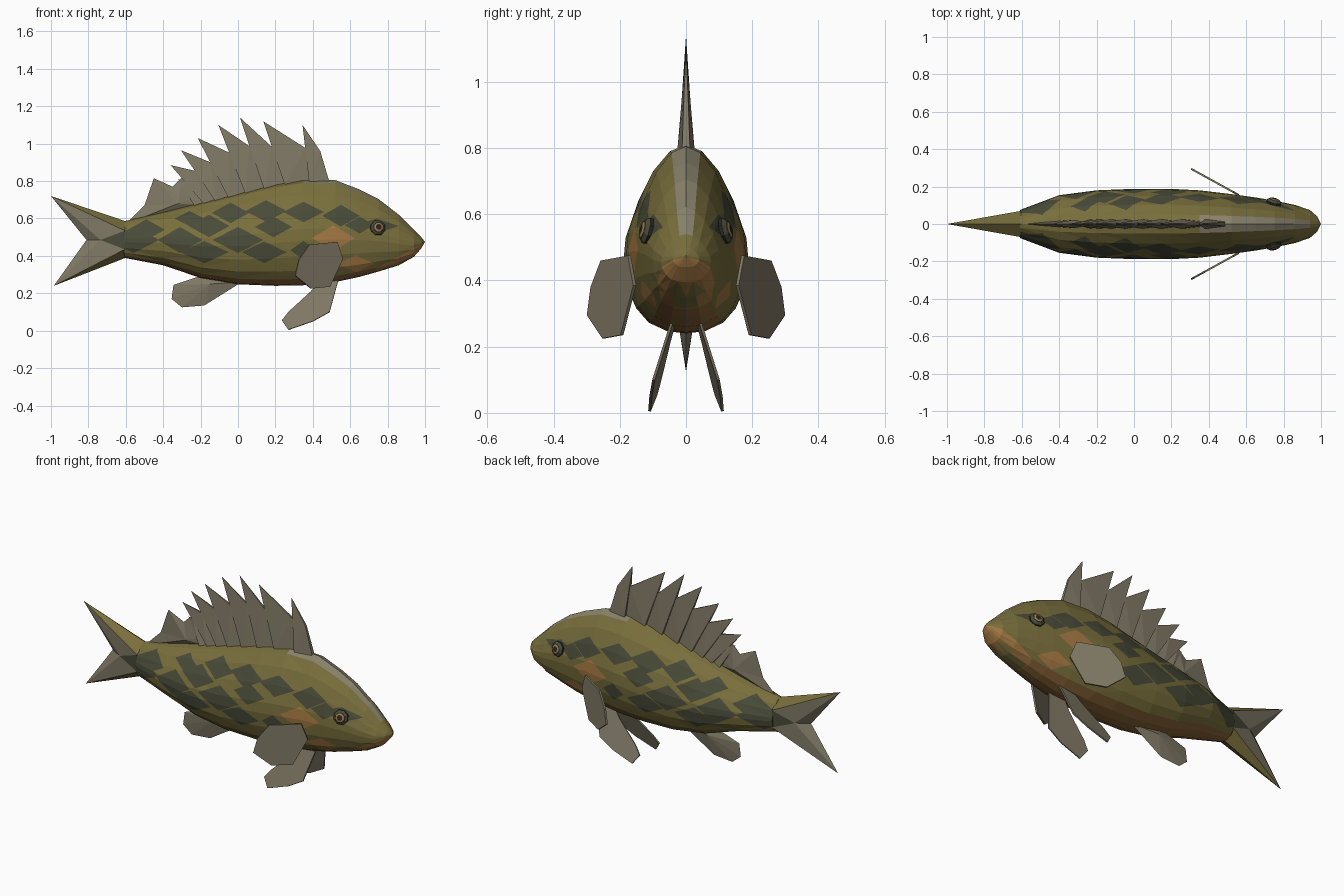
import bpy, bmesh, math
from mathutils import Vector

if "Cube" in bpy.data.objects:
    bpy.data.objects.remove(bpy.data.objects["Cube"])

COLORS = {
    "olive": (0.19, 0.157, 0.045), "dark_green": (0.066, 0.070, 0.040),
    "fin_grey": (0.215, 0.190, 0.130), "orange": (0.37, 0.19, 0.055),
    "belly_brown": (0.27, 0.135, 0.042), "brow_grey": (0.25, 0.225, 0.15),
    "eye_black": (0.02, 0.02, 0.018),
}
MATS = []
for n, c in COLORS.items():
    m = bpy.data.materials.new(n)
    m.diffuse_color = (*c, 1)
    m.use_nodes = True
    m.node_tree.nodes["Principled BSDF"].inputs["Base Color"].default_value = m.diffuse_color
    MATS.append(m)
OLIVE, DARK, FIN, ORANGE, BELLY, BROW, BLACK = range(7)


def finish(bm, name, mirror=False, thick=0):
    bmesh.ops.recalc_face_normals(bm, faces=bm.faces)
    me = bpy.data.meshes.new(name)
    bm.to_mesh(me)
    bm.free()
    for m in MATS:
        me.materials.append(m)
    ob = bpy.data.objects.new(name, me)
    bpy.context.collection.objects.link(ob)
    if thick:
        s = ob.modifiers.new("thickness", 'SOLIDIFY')
        s.thickness, s.offset = thick, 0
    if mirror:
        ob.modifiers.new("mirror", 'MIRROR').use_axis = (False, True, False)
    return ob


# Body rings: x, top, bottom, half width
RINGS = [(-.61, .585, .39, .075), (-.40, .635, .35, .154), (-.2, .685, .282, .180),
         (0, .735, .248, .188), (.2, .785, .24, .188), (.35, .81, .243, .180),
         (.52, .805, .26, .160), (.65, .755, .288, .142), (.75, .705, .316, .125),
         (.86, .62, .35, .102), (.94, .54, .395, .075), (.98, .50, .44, .04)]
# Half section: width fraction, height fraction (top to bottom)
SECTION = [(0, 1), (.27, .965), (.55, .86), (.8, .7), (.97, .53), (1, .42),
           (.95, .27), (.8, .14), (.6, .06), (.3, .012), (0, 0)]


def top_z(x):
    for a, b in zip(RINGS, RINGS[1:]):
        if a[0] <= x <= b[0]:
            return a[1] + (b[1] - a[1]) * (x - a[0]) / (b[0] - a[0])
    return RINGS[0][1]


def body_color(x, k):
    if k == 0 and .35 < x < .92:
        return BROW
    return BELLY if k >= 8 else OLIVE


def paint(bm, pts, mat):
    """Cut a convex counter-clockwise x,z outline into both flanks and colour it."""
    xs, zs = [p[0] for p in pts], [p[1] for p in pts]
    sides = [(Vector((a[0], 0, a[1])), Vector((b[1] - a[1], 0, a[0] - b[0])))
             for a, b in zip(pts, pts[1:] + pts[:1])]
    for co, no in sides:
        near = [f for f in bm.faces
                if max(v.co.x for v in f.verts) > min(xs) and min(v.co.x for v in f.verts) < max(xs)
                and max(v.co.z for v in f.verts) > min(zs) and min(v.co.z for v in f.verts) < max(zs)]
        geom = near + list({e for f in near for e in f.edges}) + list({v for f in near for v in f.verts})
        bmesh.ops.bisect_plane(bm, geom=geom, dist=1e-5, plane_co=co, plane_no=no)
    for f in bm.faces:
        c = f.calc_center_median()
        if all((c - co).dot(no) < 0 for co, no in sides):
            f.material_index = mat


def diamond(bm, x, z, w, h, mat):
    paint(bm, [(x - w, z), (x, z - h), (x + w, z), (x, z + h)], mat)


# Body loft with coloured belly and brow
bm = bmesh.new()
loops = []
for x, t, b, w in RINGS:
    half = [(w * s, b + (t - b) * u) for s, u in SECTION]
    loop = half + [(-y, z) for y, z in reversed(half[1:-1])]
    loops.append([bm.verts.new((x, y, z)) for y, z in loop])
n = len(loops[0])
for a, b in zip(loops, loops[1:]):
    xm = (a[0].co.x + b[0].co.x) / 2
    for i in range(n):
        j = (i + 1) % n
        f = bm.faces.new((a[i], a[j], b[j], b[i]))
        f.material_index = body_color(xm, min(i, n - 1 - i))
bm.faces.new(loops[0])
nose = bm.verts.new((1, 0, .475))
for i in range(n):
    bm.faces.new((loops[-1][i], loops[-1][(i + 1) % n], nose))
bmesh.ops.triangulate(bm, faces=bm.faces)

# Jaw, with an olive chin patch
paint(bm, [(.74, .25), (1.02, .25), (1.02, .482), (.74, .335)], ORANGE)
for f in bm.faces:
    c = f.calc_center_median()
    if .75 < c.x < .90 and abs(c.y) < .045 and c.z < .42:
        f.material_index = OLIVE
# Diamond flank markings
for x, z, w, h in [(-.26, .60, .08, .04), (-.04, .63, .10, .055), (.15, .64, .11, .058),
                   (.35, .635, .11, .055), (.55, .615, .10, .058), (-.49, .54, .10, .055),
                   (-.155, .56, .11, .06), (.19, .555, .10, .055), (.65, .565, .08, .045),
                   (-.31, .485, .12, .07), (0, .485, .135, .07), (-.18, .42, .13, .06),
                   (.14, .42, .12, .058), (.35, .43, .07, .05), (-.56, .485, .14, .07)]:
    diamond(bm, x, z, w, h, DARK)
# Cheek patches and eye mask
diamond(bm, .51, .495, .115, .068, ORANGE)
diamond(bm, .63, .358, .10, .045, ORANGE)
paint(bm, [(.66, .575), (.74, .52), (.86, .56), (.74, .60)], DARK)
finish(bm, "body")

# Forked tail
bm = bmesh.new()
V = lambda x, y, z: bm.verts.new((x, y, z))
top, low = V(-.60, 0, .585), V(-.60, 0, .39)
up, dn, notch = V(-1, 0, .72), V(-.985, 0, .24), V(-.81, 0, .485)
for s in (1, -1):
    b, b2, c = V(-.605, s * .07, .535), V(-.605, s * .07, .435), V(-.735, s * .045, .485)
    for face, mat in (((top, up, b), OLIVE), ((b, up, c), FIN), ((c, up, notch), FIN),
                      ((b, c, b2), DARK), ((c, notch, dn), FIN), ((b2, c, dn), FIN),
                      ((low, b2, dn), OLIVE)):
        bm.faces.new(face).material_index = mat
finish(bm, "tail_fin")

# Spiny dorsal fin made of overlapping wedge teeth
bm = bmesh.new()
bases = [.49, .38, .25, .14, .04, -.05, -.12, -.18, -.23]
tips = [(.44, .96), (.345, 1.10), (.135, 1.12), (.01, 1.14), (-.105, 1.10),
        (-.215, 1.03), (-.305, .965), (-.36, .885), (-.32, .81)]
for i in range(1, len(bases)):
    x0, x1 = bases[i - 1], bases[i]
    z0, z1 = top_z(x0) - .015, top_z(x1) - .015
    tx, tz = tips[i - 1]
    k = 1 if i == 1 else .6
    tip = V(tips[i][0], 0, tips[i][1])
    sides = []
    for s in (1, -1):
        back = V(x1, s * .026, z1)
        fore = V(x0, s * .012, z0)
        cut = V(x0 + (tx - x0) * k, s * .006, z0 + (tz - z0) * k)
        bm.faces.new((back, tip, cut))
        bm.faces.new((back, cut, fore))
        sides.append((back, fore, cut))
    (b1, f1, c1), (b2, f2, c2) = sides
    bm.faces.new((b1, b2, tip))
    bm.faces.new((c1, c2, tip))
    bm.faces.new((f1, f2, c2, c1))
for f in bm.faces:
    f.material_index = FIN
finish(bm, "spiny_dorsal_fin")


def ridge_fin(name, pts, ridge):
    """Upright fin swelling to a ridge point (x, y, z) on both sides."""
    global bm
    bm = bmesh.new()
    rim = [V(x, 0, z) for x, z in pts]
    for s in (1, -1):
        mid = V(ridge[0], s * ridge[1], ridge[2])
        for i in range(len(rim)):
            bm.faces.new((rim[i - 1], rim[i], mid)).material_index = FIN
    finish(bm, name)


def flat_fin(name, pts, y_of, thick):
    """Thin paired fin; y follows from x and z."""
    global bm
    bm = bmesh.new()
    bm.faces.new([V(x, y_of(x, z), z) for x, z in pts]).material_index = FIN
    finish(bm, name, mirror=True, thick=thick)


ridge_fin("soft_dorsal_fin", [(-.60, .57), (-.5, .67), (-.45, .815), (-.35, .77), (-.30, .82),
                              (-.20, .72), (-.20, .67)], (-.32, .022, .68))
ridge_fin("anal_fin", [(.02, .26), (-.18, .135), (-.30, .125), (-.355, .17), (-.345, .245),
                       (-.18, .30)], (-.15, .02, .25))
flat_fin("pectoral_fin", [(.38, .46), (.53, .475), (.56, .385), (.49, .235), (.39, .225),
                          (.305, .295), (.325, .38)],
         lambda x, z: .155 + (.56 - x) * .55, .010)
flat_fin("pelvic_fin", [(.54, .285), (.49, .10), (.40, .05), (.27, .005), (.235, .055),
                        (.27, .10), (.39, .21), (.44, .27)],
         lambda x, z: .032 + (.27 - z) * .34 + (x - .4) * .09, .008)

# Eyes: stepped rings of socket, iris and pupil, turned slightly forward
bm = bmesh.new()
prev = None
for r, h, mat in ((.042, -.02, 0), (.042, .004, BLACK), (.030, .014, DARK),
                  (.025, .017, BLACK), (.016, .020, ORANGE)):
    ring = [V(r * math.cos(a), h, r * math.sin(a)) for a in
            (math.tau * i / 8 + math.pi / 8 for i in range(8))]
    if prev:
        for i in range(8):
            bm.faces.new((prev[i - 1], prev[i], ring[i], ring[i - 1])).material_index = mat
    prev = ring
bm.faces.new(prev).material_index = BLACK
for v in bm.verts:
    x, y, z = v.co
    a, t = math.radians(-14), math.radians(14)
    y, z = y * math.cos(t) - z * math.sin(t), y * math.sin(t) + z * math.cos(t)
    v.co = (.748 + x * math.cos(a) - y * math.sin(a),
            .117 + x * math.sin(a) + y * math.cos(a), .55 + z)
finish(bm, "eye", mirror=True)
